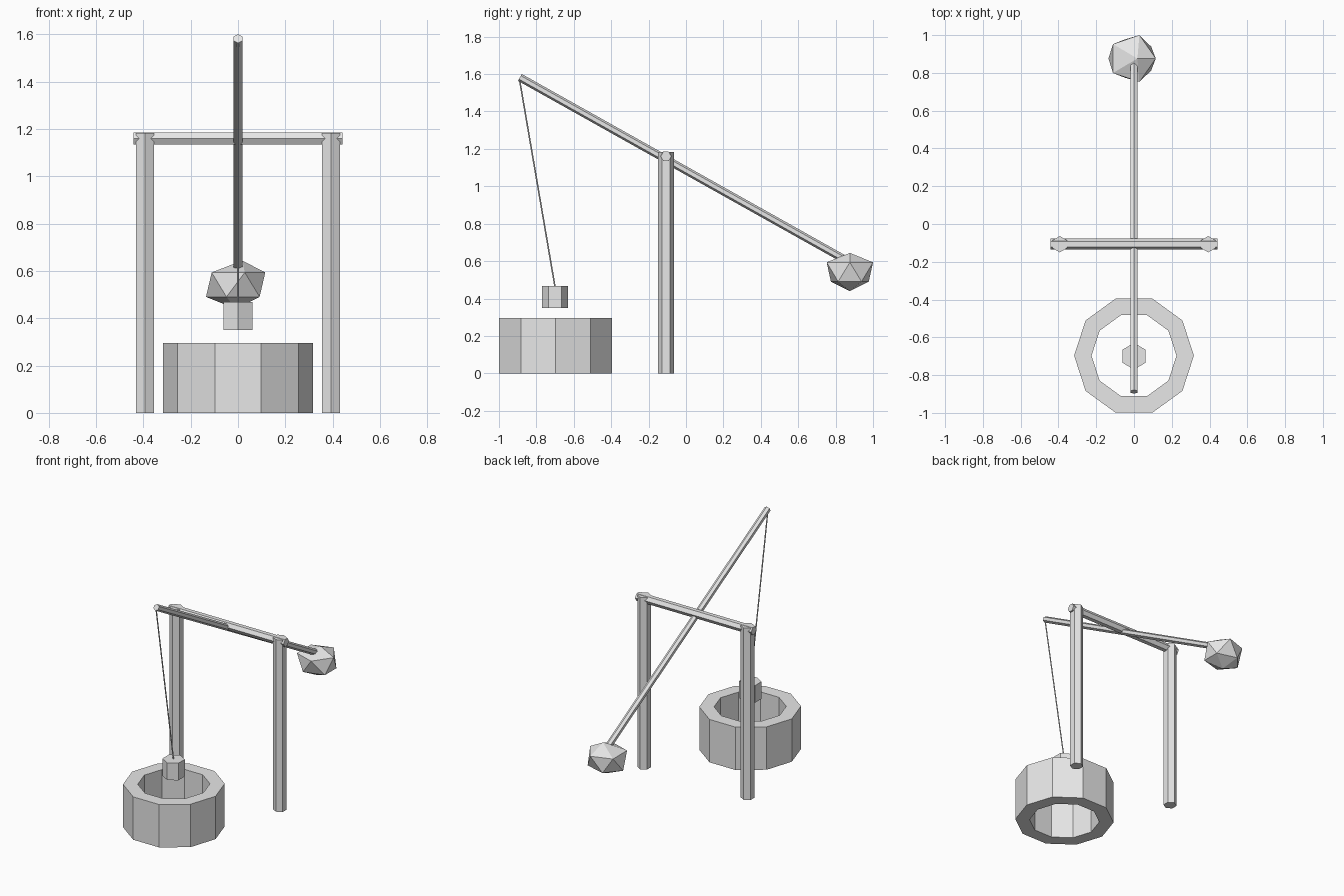
import bpy, bmesh, math
from mathutils import Vector, Matrix

if "Cube" in bpy.data.objects:
    bpy.data.objects.remove(bpy.data.objects["Cube"], do_unlink=True)

grey = bpy.data.materials.new("plain_grey")
grey.use_nodes = True
colour = (0.8, 0.8, 0.8, 1)
grey.diffuse_color = colour
grey.node_tree.nodes["Principled BSDF"].inputs["Base Color"].default_value = colour


def finish(name, bm):
    bmesh.ops.recalc_face_normals(bm, faces=bm.faces)
    mesh = bpy.data.meshes.new(name)
    bm.to_mesh(mesh)
    bm.free()
    mesh.materials.append(grey)
    obj = bpy.data.objects.new(name, mesh)
    bpy.context.collection.objects.link(obj)
    return obj


def rod(name, start, end, radius, corner, sides=6):
    """Prism from start to end with one corner pointing towards `corner`."""
    a, b = Vector(start), Vector(end)
    axis = (b - a).normalized()
    c = Vector(corner)
    u = (c - axis * c.dot(axis)).normalized()
    v = axis.cross(u)
    bm = bmesh.new()
    rings = []
    for p in (a, b):
        angles = [math.tau * i / sides for i in range(sides)]
        rings.append([bm.verts.new(p + radius * (u * math.cos(t) + v * math.sin(t))) for t in angles])
    for i in range(sides):
        j = (i + 1) % sides
        bm.faces.new((rings[0][i], rings[0][j], rings[1][j], rings[1][i]))
    bm.faces.new(rings[0])
    bm.faces.new(rings[1])
    return finish(name, bm)


# Ten-sided well wall, open through the middle
SIDES, WELL_Y = 10, -0.697
bm = bmesh.new()
loops = []
for radius, z in ((0.317, 0), (0.317, 0.295), (0.225, 0.295), (0.225, 0)):
    loops.append([bm.verts.new((radius * math.cos(math.tau * i / SIDES),
                                WELL_Y + radius * math.sin(math.tau * i / SIDES), z))
                  for i in range(SIDES)])
for k in range(4):
    low, high = loops[k], loops[(k + 1) % 4]
    for i in range(SIDES):
        j = (i + 1) % SIDES
        bm.faces.new((low[i], low[j], high[j], high[i]))
finish("well_wall", bm)

# Posts and crossbar
POST_Y = -0.107
for side, x in (("left", 0.393), ("right", -0.393)):
    rod(side + "_post", (x, POST_Y, 0), (x, POST_Y, 1.183), 0.043, (0, 1, 0))
rod("crossbar", (-0.442, POST_Y, 1.16), (0.442, POST_Y, 1.16), 0.029, (0, 1, 0))

# Tilted lever, rope and bucket
rod("lever_pole", (0, -0.888, 1.582), (0, 0.87, 0.597), 0.021, (0, 0, 1))
rod("rope", (0, -0.89, 1.57), (0, -0.70, 0.46), 0.004, (0, 1, 0))
rod("bucket", (0, -0.70, 0.35), (0, -0.70, 0.468), 0.07, (0, 1, 0))

# Faceted counterweight stone, slightly irregular
bm = bmesh.new()
bmesh.ops.create_icosphere(bm, subdivisions=1, radius=1)
for v in bm.verts:
    if abs(v.co.z) < 0.9:
        v.co.z *= 1.13
        if v.co.z < 0:
            v.co.y *= 0.85
        else:
            v.co.y *= 1.04
    elif v.co.z > 0:
        v.co.x += 0.2
bm.transform(Matrix.Translation((-0.01, 0.876, 0.542)) @ Matrix.Diagonal((0.14, 0.14, 0.102, 1)))
finish("counterweight", bm)
